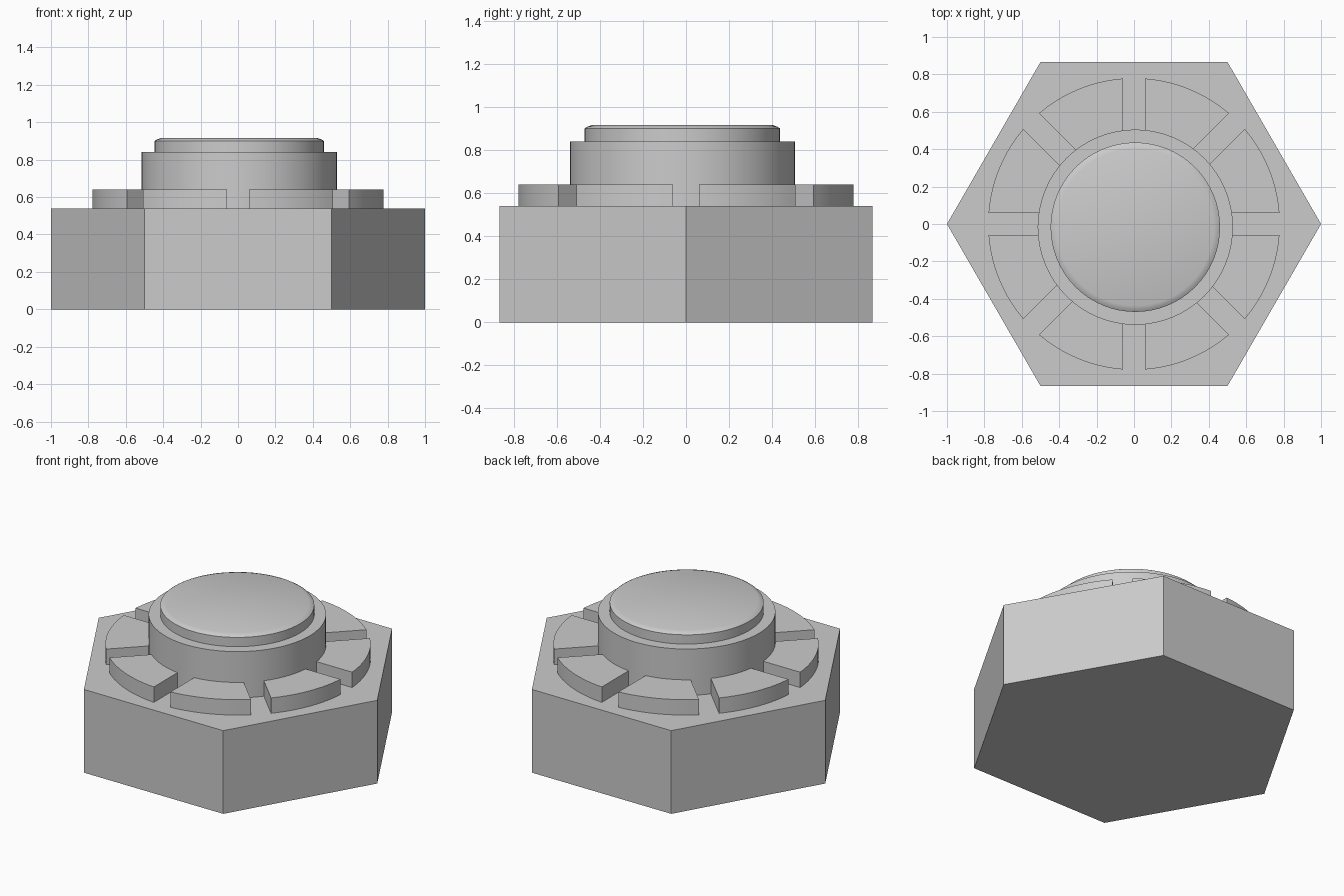
import bpy, bmesh, math
from math import cos, sin, asin, pi

cube = bpy.data.objects.get("Cube")
if cube:
    bpy.data.objects.remove(cube, do_unlink=True)

GREY = 0.6
steel = bpy.data.materials.new("grey_steel")
steel.use_nodes = True
steel.diffuse_color = (GREY, GREY, GREY, 1)
steel.node_tree.nodes["Principled BSDF"].inputs["Base Color"].default_value = (GREY, GREY, GREY, 1)

BASE_TOP = 0.54


def finish(name, bm, location=(0, 0, 0)):
    """Turn a bmesh into a smooth-shaded object with sharp corners."""
    bmesh.ops.recalc_face_normals(bm, faces=bm.faces)
    mesh = bpy.data.meshes.new(name)
    bm.to_mesh(mesh)
    bm.free()
    mesh.materials.append(steel)
    mesh.shade_smooth()
    mesh.set_sharp_from_angle(angle=math.radians(30))
    obj = bpy.data.objects.new(name, mesh)
    obj.location = location
    bpy.context.collection.objects.link(obj)
    return obj


def prism(name, outline, z0, z1):
    """Extrude a flat outline from z0 up to z1."""
    bm = bmesh.new()
    face = bm.faces.new([bm.verts.new((x, y, z0)) for x, y in outline])
    top = bmesh.ops.extrude_face_region(bm, geom=[face], use_keep_orig=True)["geom"]
    bmesh.ops.translate(bm, vec=(0, 0, z1 - z0),
                        verts=[v for v in top if isinstance(v, bmesh.types.BMVert)])
    return finish(name, bm)


def lathe(name, rings, sides, location):
    """Stack circles of (radius, height) into a closed turned part."""
    bm = bmesh.new()
    loops = [[bm.verts.new((r * cos(2 * pi * i / sides), r * sin(2 * pi * i / sides), z))
              for i in range(sides)] for r, z in rings]
    for low, high in zip(loops, loops[1:]):
        for i in range(sides):
            j = (i + 1) % sides
            bm.faces.new((low[i], low[j], high[j], high[i]))
    bm.faces.new(loops[0])
    bm.faces.new(loops[-1])
    return finish(name, bm, location)


# Hexagonal body
prism("hex_base", [(cos(i * pi / 3), sin(i * pi / 3)) for i in range(6)], 0, BASE_TOP)

# Eight raised ring segments, separated by parallel-sided slots
INNER, OUTER, HALF_SLOT, STEPS = 0.5, 0.78, 0.06, 10


def arc(radius, start):
    trim = asin(HALF_SLOT / radius)
    sweep = pi / 4 - 2 * trim
    angles = [start + trim + sweep * i / STEPS for i in range(STEPS + 1)]
    return [(radius * cos(a), radius * sin(a)) for a in angles]


for n in range(8):
    start = n * pi / 4
    prism(f"ring_segment_{n + 1}", arc(OUTER, start) + arc(INNER, start)[::-1],
          BASE_TOP, 0.64)

# Collar and button cap, sitting slightly off centre
CENTRE = (0.007, -0.017, 0)
lathe("collar", [(0.522, BASE_TOP), (0.522, 0.84)], 64, CENTRE)
lathe("button_cap", [(0.453, 0.84), (0.453, 0.9), (0.44, 0.908), (0.42, 0.915)], 64, CENTRE)
